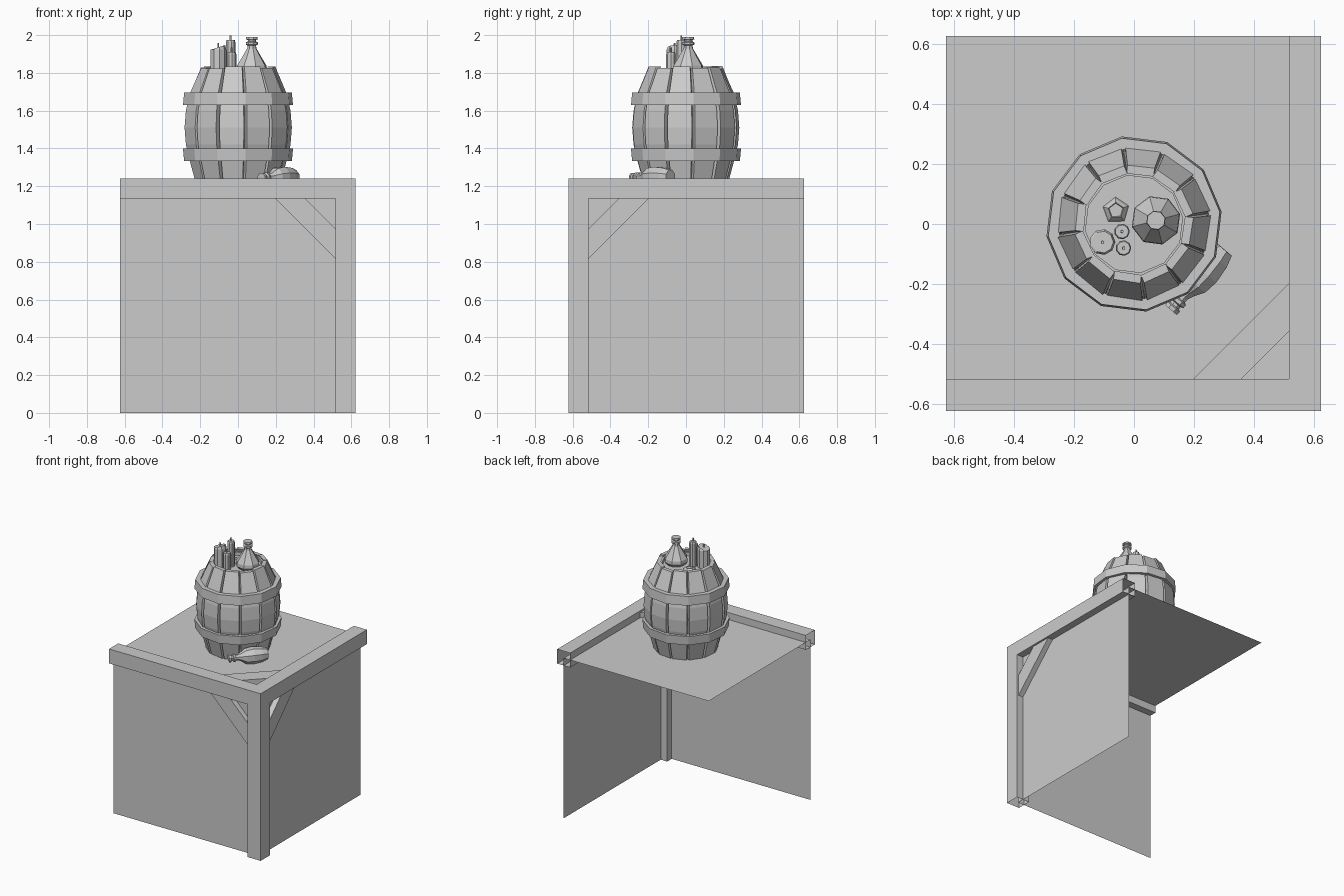
import bpy, math, random
from mathutils import Vector, Matrix

if "Cube" in bpy.data.objects:
    bpy.data.objects.remove(bpy.data.objects["Cube"])

random.seed(4)
O, I, C = 0.622, 0.515, 0.568     # beam outer face, inner face, panel plane
TO, TI, TP = 1.242, 1.138, 1.19   # same for the top edge


def mesh(name, verts, faces):
    me = bpy.data.meshes.new(name)
    me.from_pydata([tuple(v) for v in verts], [], faces)
    me.update()
    ob = bpy.data.objects.new(name, me)
    bpy.context.collection.objects.link(ob)
    return ob


def lathe(name, profile, sides, loc=(0, 0, 0), phase=0.0, rot=None, closed=False, slant=0.0):
    """Revolve (radius, z) points; cap both ends unless the profile is a closed loop."""
    verts, faces, n = [], [], len(profile)
    for j, (r, z) in enumerate(profile):
        for k in range(sides):
            a = math.radians(phase) + k * math.tau / sides
            tilt = slant * r * math.cos(a) if j == n - 1 else 0
            verts.append(Vector((r * math.cos(a), r * math.sin(a), z + tilt)))
    for j in range(n if closed else n - 1):
        j2 = (j + 1) % n
        for k in range(sides):
            k2 = (k + 1) % sides
            faces.append((j * sides + k, j * sides + k2, j2 * sides + k2, j2 * sides + k))
    if not closed:
        faces.append(tuple(reversed(range(sides))))
        faces.append(tuple(range((n - 1) * sides, n * sides)))
    m = Matrix.Translation(loc) @ (rot or Matrix.Identity(4))
    return mesh(name, [m @ v for v in verts], faces)


# Three thin panels: front wall, right wall, top
E = 0.625
mesh("front_panel", [(-E, -C, 0), (C, -C, 0), (C, -C, TP), (-E, -C, TP)], [(0, 1, 2, 3)])
mesh("right_panel", [(C, -C, 0), (C, E, 0), (C, E, TP), (C, -C, TP)], [(0, 1, 2, 3)])
mesh("top_panel", [(-E, -C, TP), (C, -C, TP), (C, E, TP), (-E, E, TP)], [(0, 1, 2, 3)])


# Open square edge beams, mitred where they meet at the corner
# Corner coordinates: u = distance inward along each axis from the outer corner
def from_corner(p):
    return (O - p[0], -O + p[1], TO - p[2])


W = O - I
for axis, name, length in ((0, "front_beam", O + E), (1, "right_beam", O + E), (2, "corner_post", TO)):
    verts = []
    for a, b in ((0, 0), (W, 0), (W, W), (0, W)):
        for t in (0 if a == b == 0 else W, length):
            p = [0, 0, 0]
            p[axis], p[(axis + 1) % 3], p[(axis + 2) % 3] = t, a, b
            verts.append(from_corner(p))
    mesh(name, verts, [(2 * i, 2 * i + 1, (2 * i + 3) % 8, (2 * i + 2) % 8) for i in range(4)])

# Diagonal braces straddling each panel in the corner
near, far, half = W + 0.158, W + 0.318, 0.04
for axis, name in ((1, "front_brace"), (0, "right_brace"), (2, "top_brace")):
    verts = []
    for d in (W / 2 - half, W / 2 + half):
        for s, t in ((near, W), (far, W), (W, far), (W, near)):
            p = [0, 0, 0]
            p[axis], p[(axis + 1) % 3], p[(axis + 2) % 3] = d, s, t
            verts.append(from_corner(p))
    mesh(name, verts, [(0, 1, 2, 3), (7, 6, 5, 4), (0, 4, 5, 1), (1, 5, 6, 2), (2, 6, 7, 3), (3, 7, 4, 0)])

# Barrel: inner core with sunken lid
PH = 8
levels = [(0.212, 1.19), (0.25, 1.335), (0.27, 1.42), (0.277, 1.51), (0.27, 1.60), (0.25, 1.69), (0.192, 1.825)]
core = [(r - 0.018, z) for r, z in levels]
lathe("barrel_core", core[:-1] + [(0.178, 1.815), (0.163, 1.815), (0.163, 1.79)], 12, phase=PH)

# Twelve separate staves with slightly uneven tops and twist
for k in range(12):
    mid = math.radians(PH + 15 + 30 * k)
    lift, twist = random.uniform(-0.004, 0.012), random.uniform(-0.05, 0.05)
    verts = []
    for j, (r, z) in enumerate(levels):
        zz = z + (lift if j == len(levels) - 1 else 0)
        hw = r * math.tan(math.radians(13.3))
        for rr, w in ((r, -hw), (r, hw), (r - 0.028, hw), (r - 0.028, -hw)):
            v = Vector((rr + twist * w, w, zz))
            verts.append(Matrix.Rotation(mid, 4, 'Z') @ v)
    faces = [(3, 2, 1, 0)]
    for j in range(len(levels) - 1):
        faces += [(4 * j + i, 4 * j + (i + 1) % 4, 4 * j + 4 + (i + 1) % 4, 4 * j + 4 + i) for i in range(4)]
    e = 4 * (len(levels) - 1)
    faces.append((e, e + 1, e + 2, e + 3))
    mesh(f"barrel_stave_{k + 1}", verts, faces)

# Two hoops
for name, z, s in (("lower_hoop", 1.366, -1), ("upper_hoop", 1.662, 1)):
    ring = [(0.25, z - 0.033), (0.291 + 0.003 * s, z - 0.033), (0.291 - 0.003 * s, z + 0.033), (0.25, z + 0.033)]
    lathe(name, ring, 12, phase=PH, closed=True)

# Candles with wicks, and one burnt-down stub
for name, x, y, r, top, sl in (("wide_candle", -0.105, -0.06, 0.043, 1.935, 0.35),
                               ("tall_candle", -0.04, -0.025, 0.026, 1.975, 0.0),
                               ("short_candle", -0.035, -0.08, 0.026, 1.91, 0.0)):
    lathe(name, [(r, 1.79), (r, top - 0.012), (r * 0.85, top)], 9, (x, y, 0), slant=sl)
    lathe(name + "_wick", [(0.006, top - 0.005), (0.005, top + 0.024)], 5, (x, y, 0))
lathe("candle_stub", [(0.045, 1.79), (0.04, 1.80), (0.027, 1.812), (0.024, 1.806)], 5, (-0.06, 0.045, 0), 20)

# Standing flask
flask = [(0.06, 1.79), (0.083, 1.815), (0.08, 1.84), (0.058, 1.875), (0.025, 1.93), (0.024, 1.945),
         (0.033, 1.95), (0.033, 1.962), (0.022, 1.966), (0.022, 1.974), (0.033, 1.978), (0.031, 1.99)]
lathe("flask", flask, 8, (0.073, 0.012, 0), 15)

# Bottle lying beside the barrel
axis = Vector((-0.175, -0.205, -0.005))
bottle = [(0.04, 0), (0.053, 0.04), (0.06, 0.1), (0.053, 0.15), (0.03, 0.185), (0.021, 0.205), (0.021, 0.22),
          (0.03, 0.224), (0.03, 0.236), (0.02, 0.24), (0.02, 0.25), (0.029, 0.254), (0.027, 0.268)]
lathe("lying_bottle", bottle, 8, (0.297, -0.082, 1.249), 22.5, axis.to_track_quat('Z', 'Y').to_matrix().to_4x4())
